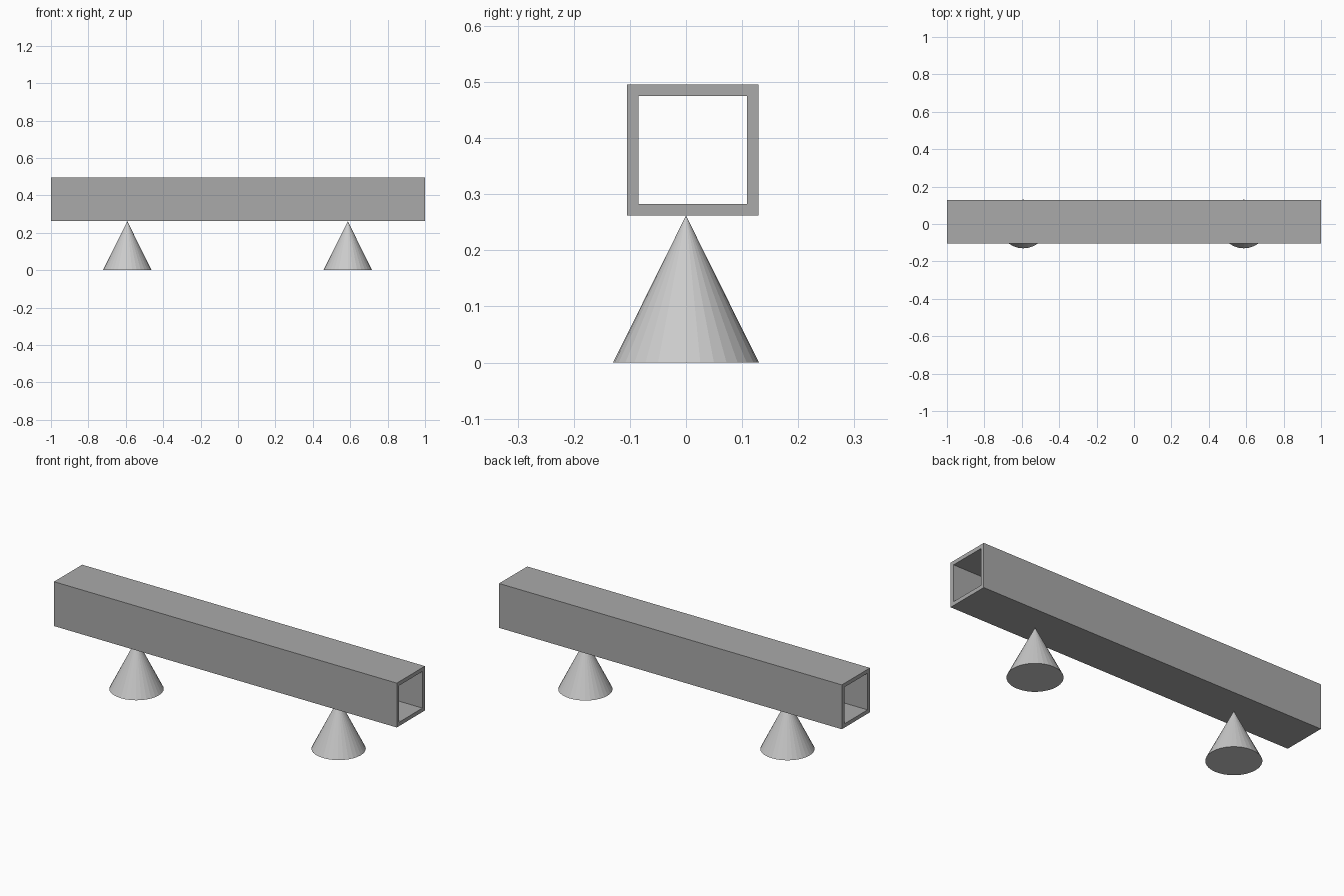
import bpy
import bmesh

if "Cube" in bpy.data.objects:
    bpy.data.objects.remove(bpy.data.objects["Cube"])

WALL = 0.0205
Y0, Y1 = -0.105, 0.1295
Z0, Z1 = 0.262, 0.496


def make_object(name, bm):
    bmesh.ops.recalc_face_normals(bm, faces=bm.faces[:])
    mesh = bpy.data.meshes.new(name)
    bm.to_mesh(mesh)
    bm.free()
    obj = bpy.data.objects.new(name, mesh)
    bpy.context.collection.objects.link(obj)
    return obj


def rectangle(inset):
    a, b, c, d = Y0 + inset, Y1 - inset, Z0 + inset, Z1 - inset
    return [(a, c), (b, c), (b, d), (a, d)]


# Hollow square beam, open at both ends
bm = bmesh.new()
outer, inner = ([bm.verts.new((-1, y, z)) for y, z in rectangle(i)] for i in (0, WALL))
ring = []
for i in range(4):
    j = (i + 1) % 4
    ring.append(bm.faces.new((outer[i], outer[j], inner[j], inner[i])))
extruded = bmesh.ops.extrude_face_region(bm, geom=ring, use_keep_orig=True)["geom"]
bmesh.ops.translate(bm, vec=(2, 0, 0),
                    verts=[g for g in extruded if isinstance(g, bmesh.types.BMVert)])
beam = make_object("square_tube_beam", bm)

dark = bpy.data.materials.new("dark_grey")
dark.diffuse_color = (0.4, 0.4, 0.4, 1)
dark.use_nodes = True
dark.node_tree.nodes["Principled BSDF"].inputs["Base Color"].default_value = dark.diffuse_color
beam.data.materials.append(dark)

# Two faceted cone supports touching the underside of the beam
for name, x in (("left_cone_support", -0.592), ("right_cone_support", 0.587)):
    bm = bmesh.new()
    bmesh.ops.create_cone(bm, cap_ends=True, segments=32,
                          radius1=0.13, radius2=0, depth=Z0)
    bmesh.ops.remove_doubles(bm, verts=bm.verts[:], dist=1e-5)
    cone = make_object(name, bm)
    cone.location = (x, 0, Z0 / 2)
